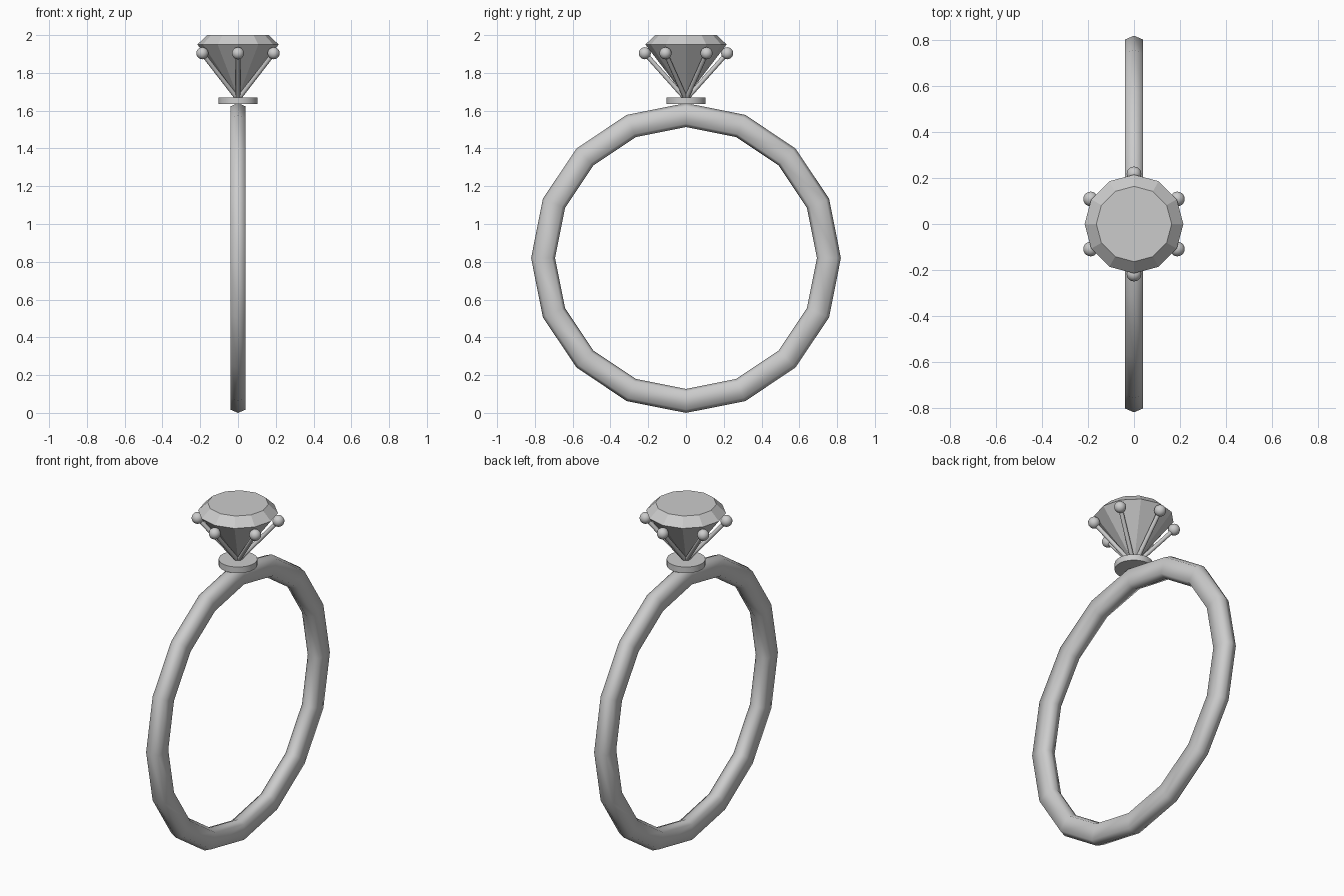
import bpy, bmesh, math
from mathutils import Vector

if "Cube" in bpy.data.objects:
    bpy.data.objects.remove(bpy.data.objects["Cube"])


def lathe(name, profile, sides, axis, centre, closed=False):
    """Revolve (radius, height) points about the x or z axis."""
    bm = bmesh.new()
    rings = []
    for r, h in profile:
        ring = []
        for i in range(1 if r == 0 else sides):
            a = 2 * math.pi * i / sides
            c, s = r * math.cos(a), r * math.sin(a)
            p = (h, c, s) if axis == 'x' else (c, s, h)
            ring.append(bm.verts.new(p))
        rings.append(ring)
    pairs = list(zip(rings, rings[1:] + rings[:1])) if closed else list(zip(rings, rings[1:]))
    for a, b in pairs:
        for i in range(sides):
            j = (i + 1) % sides
            quad = [a[i % len(a)], a[j % len(a)], b[j % len(b)], b[i % len(b)]]
            bm.faces.new(list(dict.fromkeys(quad)))
    if not closed:
        for ring in (rings[0], rings[-1]):
            if len(ring) > 2:
                bm.faces.new(ring)
    bmesh.ops.recalc_face_normals(bm, faces=bm.faces)
    mesh = bpy.data.meshes.new(name)
    bm.to_mesh(mesh)
    bm.free()
    ob = bpy.data.objects.new(name, mesh)
    ob.location = centre
    bpy.context.collection.objects.link(ob)
    return ob


def smooth(ob, angle=50):
    bpy.ops.object.select_all(action='DESELECT')
    ob.select_set(True)
    bpy.context.view_layer.objects.active = ob
    bpy.ops.object.shade_smooth_by_angle(angle=math.radians(angle))


# Band: sixteen-sided hoop with a slightly ridged section
band_section = [(0.82, 0), (0.803, 0.04), (0.71, 0.04),
                (0.693, 0), (0.71, -0.04), (0.803, -0.04)]
band = lathe("band", band_section, 16, 'x', (0, 0, 0.82), closed=True)
smooth(band, 80)

# Round base plate under the stone
plate = lathe("base_plate", [(0.104, 1.634), (0.104, 1.67)], 32, 'z', (0, 0, 0))
smooth(plate)

# Faceted stone: point, girdle, flat table
lathe("gemstone", [(0, 1.67), (0.215, 1.95), (0.164, 2.0)], 12, 'z', (0, 0, 0))

# Six prongs with ball tips
foot = Vector((0, 0, 1.66))
for k in range(6):
    a = math.radians(30 + 60 * k)
    tip = Vector((0.218 * math.cos(a), 0.218 * math.sin(a), 1.904))
    d = tip - foot
    bpy.ops.mesh.primitive_cylinder_add(vertices=12, radius=0.012, depth=d.length,
                                        location=(foot + tip) / 2,
                                        rotation=d.to_track_quat('Z', 'Y').to_euler())
    prong = bpy.context.object
    prong.name = f"prong_{k + 1}"
    smooth(prong)
    bpy.ops.mesh.primitive_uv_sphere_add(segments=20, ring_count=12, radius=0.032, location=tip)
    ball = bpy.context.object
    ball.name = f"prong_tip_{k + 1}"
    smooth(ball)
